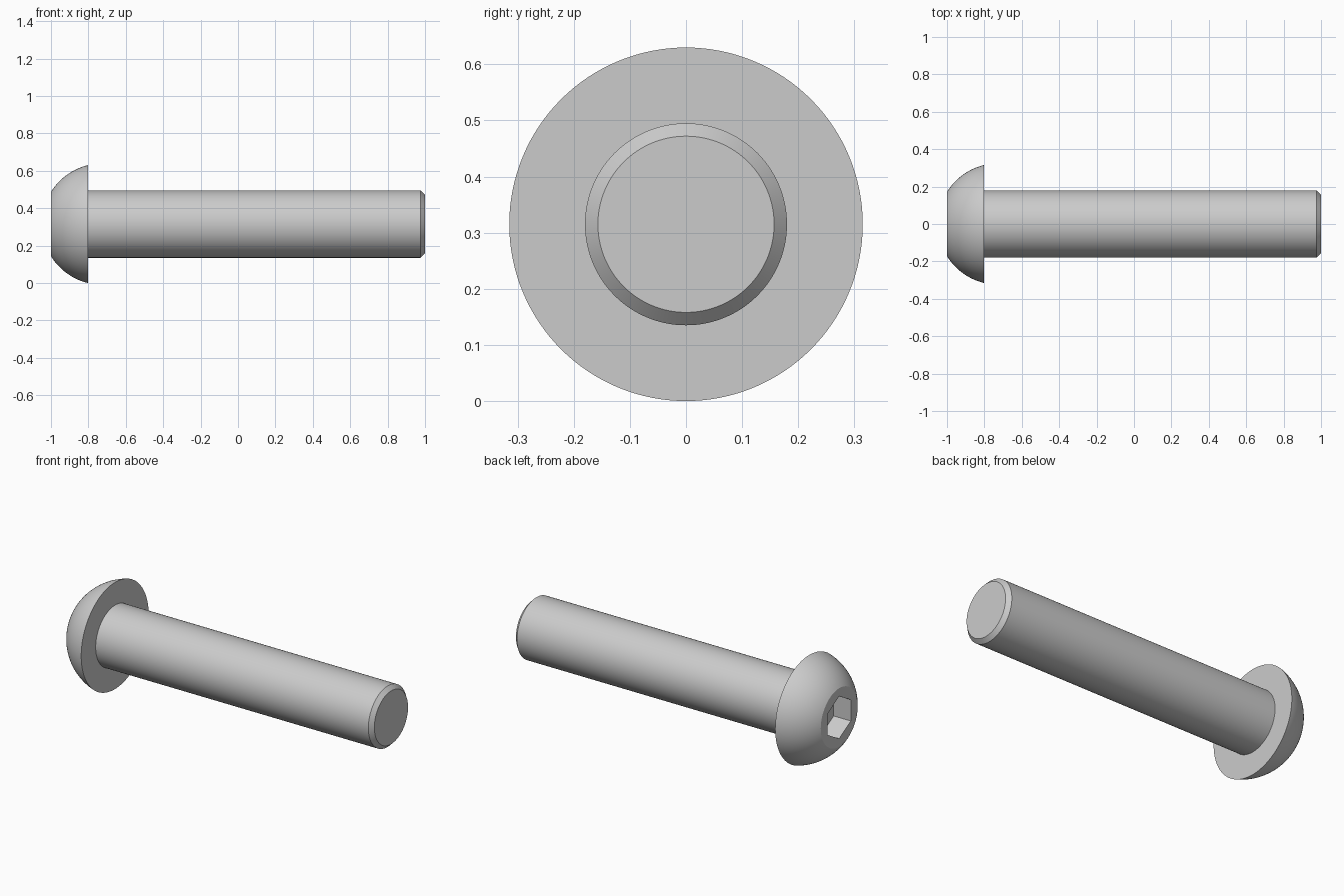
import bpy, bmesh
from math import pi, sin, cos, atan2, hypot, radians
from mathutils import Matrix

if "Cube" in bpy.data.objects:
    bpy.data.objects.remove(bpy.data.objects["Cube"])

AXIS_Z = 0.315          # height of the screw axis
HEAD_R, FACE_R = 0.315, 0.172
HEAD_X = -0.803         # underside of the head
SHANK_R, CHAMFER = 0.18, 0.023
SIDES = 128


def dome_profile(steps=20):
    """Arc from the flat driving face to the head rim, centred on the axis."""
    h = HEAD_X + 1
    u = (HEAD_R**2 - FACE_R**2 - h**2) / (2 * h)
    cx = HEAD_X + u
    radius = hypot(u, HEAD_R)
    a0, a1 = atan2(FACE_R, cx + 1), atan2(HEAD_R, u)
    return [(cx - radius * cos(a), radius * sin(a))
            for a in (a0 + (a1 - a0) * i / steps for i in range(steps + 1))]


def finish(bm, name):
    bmesh.ops.recalc_face_normals(bm, faces=bm.faces)
    mesh = bpy.data.meshes.new(name)
    bm.to_mesh(mesh)
    bm.free()
    obj = bpy.data.objects.new(name, mesh)
    obj.location.z = AXIS_Z
    bpy.context.collection.objects.link(obj)
    return obj


# Screw body: dome head, straight shank and chamfered tip as one lathe shape
profile = dome_profile() + [(HEAD_X, SHANK_R), (1 - CHAMFER, SHANK_R), (1, SHANK_R - CHAMFER)]
bm = bmesh.new()
rings = [[bm.verts.new((x, r * cos(2 * pi * i / SIDES), r * sin(2 * pi * i / SIDES)))
          for i in range(SIDES)] for x, r in profile]
for a, b in zip(rings, rings[1:]):
    for i in range(SIDES):
        j = (i + 1) % SIDES
        bm.faces.new((a[i], a[j], b[j], b[i]))
bm.faces.new(rings[0])
bm.faces.new(rings[-1])
screw = finish(bm, "button_head_screw")

# Hex socket cutter, corners pointing up and down
depth = 0.112
bm = bmesh.new()
bmesh.ops.create_cone(bm, cap_ends=True, segments=6, radius1=0.125, radius2=0.125, depth=2 * depth)
top = max(bm.verts, key=lambda v: v.co.y).co
bmesh.ops.rotate(bm, verts=bm.verts, matrix=Matrix.Rotation(pi / 2 - atan2(top.y, top.x), 3, 'Z'))
for v in bm.verts:
    v.co = (v.co.z - 1, v.co.x, v.co.y)
cutter = finish(bm, "socket_cutter")
cutter.hide_render = True
cutter.hide_set(True)

# Cut the socket, then remove the helper
mod = screw.modifiers.new("hex_socket", 'BOOLEAN')
mod.operation = 'DIFFERENCE'
mod.solver = 'EXACT'
mod.object = cutter
bpy.context.view_layer.objects.active = screw
screw.select_set(True)
bpy.ops.object.modifier_apply(modifier=mod.name)
bpy.data.objects.remove(cutter)
bpy.ops.object.shade_smooth_by_angle(angle=radians(25))
